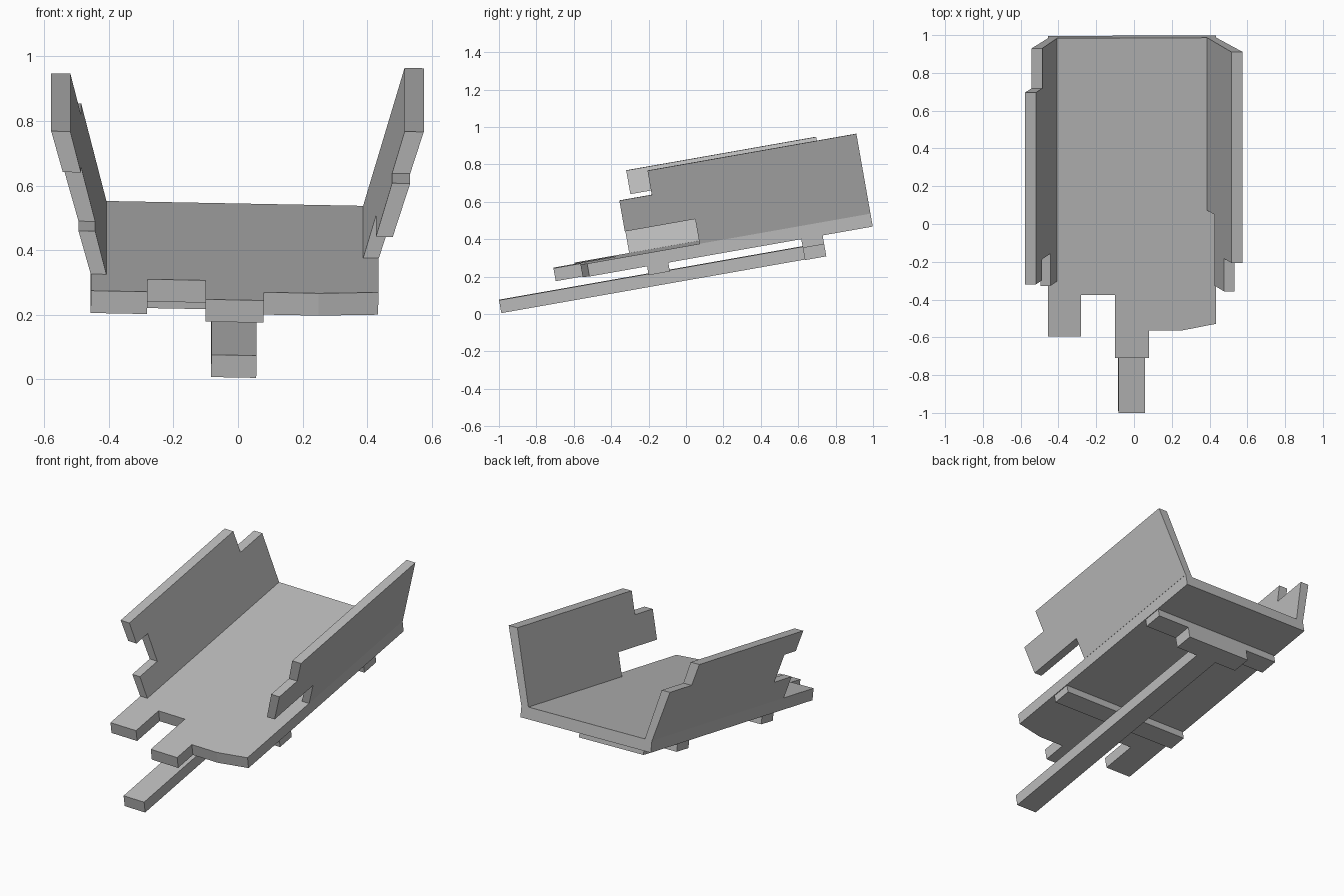
import bpy, bmesh
from math import radians
from mathutils import Matrix, Vector

cube = bpy.data.objects.get("Cube")
if cube:
    bpy.data.objects.remove(cube, do_unlink=True)

grey = bpy.data.materials.new("plain grey")
grey.use_nodes = True
COLOUR = (0.5, 0.5, 0.5, 1)
grey.diffuse_color = COLOUR
grey.node_tree.nodes["Principled BSDF"].inputs["Base Color"].default_value = COLOUR

# The whole cradle leans back and rolls slightly to one side
LEAN = (Matrix.Translation((-0.01, 0, 0.371))
        @ Matrix.Rotation(radians(10), 4, 'X')
        @ Matrix.Rotation(radians(1.1), 4, 'Y'))


def slab(name, outline, near, far):
    """Solid between two placements of the same flat outline."""
    bm = bmesh.new()
    a = [bm.verts.new(LEAN @ Vector(near(*p))) for p in outline]
    b = [bm.verts.new(LEAN @ Vector(far(*p))) for p in outline]
    bm.faces.new(a)
    bm.faces.new(b[::-1])
    for i in range(len(a)):
        j = (i + 1) % len(a)
        bm.faces.new((a[j], a[i], b[i], b[j]))
    bmesh.ops.recalc_face_normals(bm, faces=bm.faces)
    mesh = bpy.data.meshes.new(name)
    bm.to_mesh(mesh)
    bm.free()
    mesh.materials.append(grey)
    obj = bpy.data.objects.new(name, mesh)
    bpy.context.collection.objects.link(obj)


def flat(name, outline, top, bottom):
    slab(name, outline, lambda x, y: (x, y, top), lambda x, y: (x, y, bottom))


def bar(name, half_width, front, back, top, bottom):
    flat(name, [(-half_width, front), (half_width, front),
                (half_width, back), (-half_width, back)], top, bottom)


def wall(name, side, outline):
    # Walls splay outward with height and thicken slightly
    slab(name, outline,
         lambda y, z: (side * (0.3975 + 0.275 * z), y, z),
         lambda y, z: (side * (0.446 + 0.3 * z), y, z))


# Floor with front prong, notch and tongue
flat("floor", [(-0.445, 1), (-0.445, -0.604), (-0.27, -0.604), (-0.27, -0.381),
               (-0.09, -0.381), (-0.09, -0.72), (0.09, -0.72), (0.09, -0.574),
               (0.26, -0.574), (0.445, -0.538), (0.445, 1)], 0, -0.07)

# Side walls with stepped, notched ends
wall("left_wall", 1, [(1, 0), (1, 0.436), (-0.134, 0.436), (-0.134, 0.304),
                      (-0.31, 0.304), (-0.31, 0.135), (0.072, 0.135), (0.072, 0)])
wall("right_wall", -1, [(1, 0), (1, 0.305), (0.785, 0.305), (0.785, 0.436),
                        (-0.246, 0.436), (-0.246, 0.308), (-0.134, 0.308),
                        (-0.134, 0.135), (-0.307, 0.135), (-0.307, 0)])

# Cross bars under the floor, and the T-shaped rail hanging from them
UNDER, RAIL_TOP, RAIL_BOTTOM = -0.07, -0.118, -0.188
bar("front_cross_bar", 0.44, -0.225, -0.11, UNDER, RAIL_TOP)
bar("rear_cross_bar", 0.44, 0.612, 0.728, UNDER, RAIL_TOP)
flat("rail", [(-0.07, -1.036), (0.07, -1.036), (0.07, 0.612), (0.22, 0.612),
              (0.22, 0.728), (-0.22, 0.728), (-0.22, 0.612), (-0.07, 0.612)],
     RAIL_TOP, RAIL_BOTTOM)
